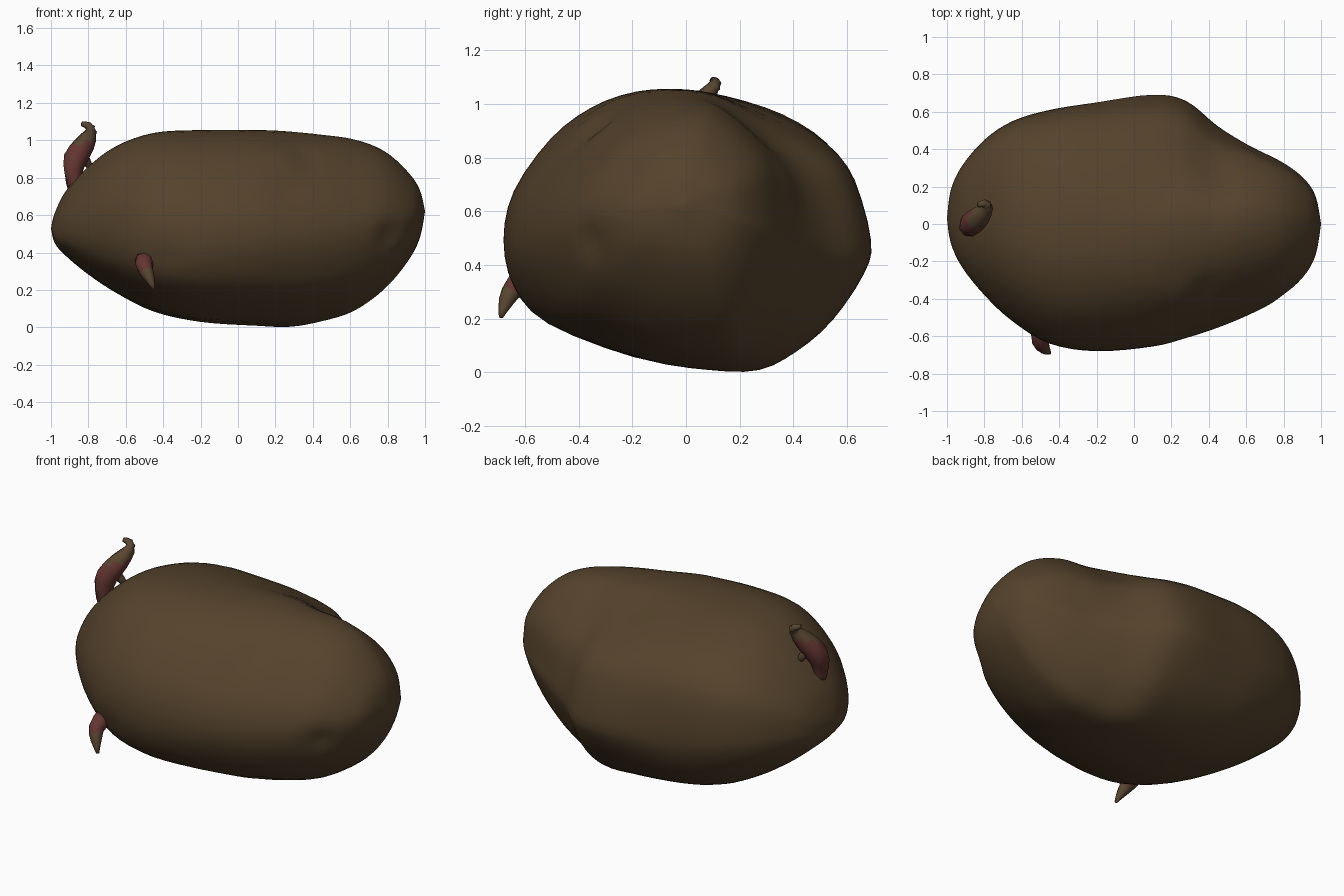
import bpy, bmesh, math
from mathutils import Vector

if "Cube" in bpy.data.objects:
    bpy.data.objects.remove(bpy.data.objects["Cube"])


def material(name, colour):
    m = bpy.data.materials.new(name)
    m.diffuse_color = (*colour, 1)
    m.use_nodes = True
    m.node_tree.nodes["Principled BSDF"].inputs["Base Color"].default_value = m.diffuse_color
    return m


skin = material("brown skin", (0.090, 0.055, 0.025))
red = material("red sprout", (0.125, 0.036, 0.030))
tan = material("tan sprout tip", (0.098, 0.060, 0.030))


def smooth_path(pts, steps, closed=False):
    """Catmull-Rom points through pts (tuples of any length)."""
    n, out = len(pts), []
    pick = (lambda i: pts[i % n]) if closed else (lambda i: pts[max(0, min(n - 1, i))])
    for i in range(n if closed else n - 1):
        for s in range(steps):
            t = s / steps
            out.append([0.5 * (2 * b + (c - a) * t + (2 * a - 5 * b + 4 * c - d) * t * t
                        + (3 * b - a - 3 * c + d) * t ** 3)
                        for a, b, c, d in zip(pick(i - 1), pick(i), pick(i + 1), pick(i + 2))])
    if not closed:
        out.append(list(pts[-1]))
    return out


def loft(name, rings, mats):
    """Skin a list of closed rings; end rings are capped."""
    bm = bmesh.new()
    loops = [[bm.verts.new(p) for p in r] for r in rings]
    n = len(rings[0])
    for a, b in zip(loops, loops[1:]):
        for i in range(n):
            j = (i + 1) % n
            bm.faces.new((a[i], a[j], b[j], b[i]))
    bm.faces.new(loops[0])
    bm.faces.new(loops[-1])
    bmesh.ops.remove_doubles(bm, verts=bm.verts, dist=0.0005)
    bmesh.ops.recalc_face_normals(bm, faces=bm.faces)
    for f in bm.faces:
        f.smooth = True
    me = bpy.data.meshes.new(name)
    bm.to_mesh(me)
    bm.free()
    for m in mats:
        me.materials.append(m)
    ob = bpy.data.objects.new(name, me)
    bpy.context.collection.objects.link(ob)
    return ob


# Potato body: x, y min, y max, z min, z max along its length
stations = [
    (-1.0, 0.03, 0.03, 0.53, 0.53), (-0.98, -0.10, 0.18, 0.45, 0.61),
    (-0.92, -0.23, 0.31, 0.38, 0.73), (-0.80, -0.38, 0.45, 0.28, 0.86),
    (-0.65, -0.52, 0.55, 0.18, 0.97), (-0.45, -0.64, 0.61, 0.08, 1.04),
    (-0.2, -0.68, 0.65, 0.025, 1.055), (0.1, -0.655, 0.69, 0.005, 1.055),
    (0.28, -0.61, 0.655, 0.0, 1.05), (0.45, -0.555, 0.52, 0.03, 1.035),
    (0.62, -0.485, 0.415, 0.085, 1.01), (0.78, -0.40, 0.335, 0.20, 0.945),
    (0.90, -0.29, 0.25, 0.34, 0.84), (0.97, -0.17, 0.15, 0.47, 0.74),
    (1.0, 0.0, 0.0, 0.62, 0.62)]
# Cross-sections (y, z): pointed at the right end, fuller at the left end
right_section = [(-.69, .48), (-.65, .67), (-.50, .87), (-.35, .99), (-.18, 1.05), (0, 1.058),
                 (.15, 1.02), (.35, .94), (.52, .84), (.62, .72), (.69, .49), (.66, .37),
                 (.53, .19), (.40, .08), (.25, .01), (.05, .01), (-.2, .05), (-.5, .17), (-.63, .31)]
left_section = [(-.69, .48), (-.65, .67), (-.51, .87), (-.35, .99), (-.18, 1.05), (0, 1.058),
                (.18, 1.035), (.40, .965), (.57, .855), (.66, .71), (.69, .49), (.67, .34),
                (.58, .18), (.43, .07), (.25, .01), (.05, .01), (-.2, .04), (-.53, .165), (-.655, .30)]


def unit_section(pts):
    return smooth_path([(y / 0.69, (z - 0.53) / 0.53) for y, z in pts], 3, True)


rings = []
for x, y0, y1, z0, z1 in smooth_path(stations, 4):
    hy, hz = (y1 - y0) / 2, (z1 - z0) / 2
    k = max(0, min(1, (x + 0.3) / 0.5))
    lean = max(0, min(1, (x - 0.1) / 0.5)) * hz / 0.5   # ridge drifts to the back
    ring = []
    for (ul, vl), (ur, vr) in zip(unit_section(left_section), unit_section(right_section)):
        u, v = ul + (ur - ul) * k, vl + (vr - vl) * k
        shift = lean * (0.12 * v if v > 0 else -0.05 * v) * (1 - u * u * 0.5)
        ring.append((x, (y0 + y1) / 2 + u * hy + shift, (z0 + z1) / 2 + v * hz))
    rings.append(ring)
body = loft("potato_body", rings, [skin])

# Eyes, bumps and the hollow at the back: centre, radius, depth
marks = [((0.80, -0.36, 0.50), 0.07, -0.025), ((0.25, -0.40, 0.93), 0.09, 0.015),
         ((0.38, -0.36, 0.92), 0.06, -0.02), ((0.64, 0.42, 0.70), 0.06, 0.015),
         ((0.44, 0.38, 0.91), 0.26, -0.06), ((-0.40, -0.64, 0.38), 0.07, -0.015)]
normals = [v.normal.copy() for v in body.data.vertices]
for centre, r, depth in marks:
    for v, n in zip(body.data.vertices, normals):
        d = (v.co - Vector(centre)).length / r
        v.co += n * depth * math.exp(-d * d)


# Sprouts: tapered tubes along x, y, z, radius paths
def sprout(name, path, tip_from, sides=8):
    pts = smooth_path(path, 2)
    rings = []
    for i, p in enumerate(pts):
        a, b = pts[max(0, i - 1)], pts[min(len(pts) - 1, i + 1)]
        q = (Vector(b[:3]) - Vector(a[:3])).to_track_quat('Z', 'Y')
        rings.append([Vector(p[:3]) + q @ Vector((math.cos(k * math.tau / sides) * p[3],
                      math.sin(k * math.tau / sides) * p[3], 0)) for k in range(sides)])
    ob = loft(name, rings, [red, tan])
    for f in ob.data.polygons:      # tan towards the tip
        f.material_index = int(tip_from(f.center))


sprout("top_sprout", [(-.87, -.02, .74, .04), (-.88, -.02, .82, .05), (-.87, 0, .90, .064),
                      (-.82, .045, .98, .056), (-.785, .09, 1.045, .032),
                      (-.80, .11, 1.077, .022), (-.835, .10, 1.088, .013)], lambda c: c.z > 0.99)
sprout("top_sprout_side_shoot", [(-.87, .0, .92, .04), (-.82, .03, .90, .03),
                                 (-.79, .05, .85, .015)], lambda c: c.x > -0.83)
sprout("front_sprout", [(-.50, -.56, .36, .05), (-.50, -.63, .325, .045),
                        (-.475, -.67, .265, .029), (-.45, -.69, .205, .008)], lambda c: c.z < 0.30)
